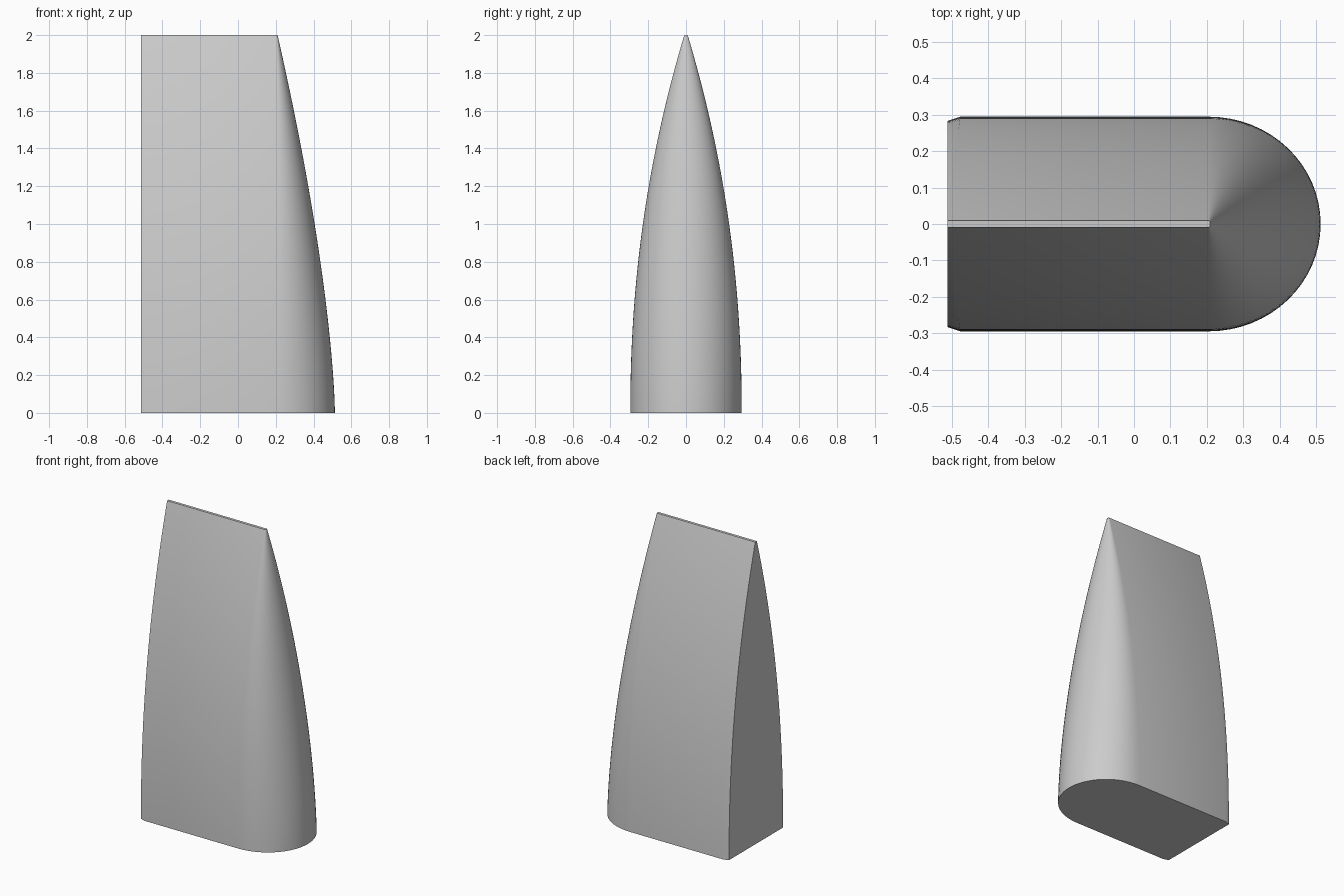
import bpy
import bmesh
import math

cube = bpy.data.objects.get("Cube")
if cube:
    bpy.data.objects.remove(cube, do_unlink=True)

HEIGHT = 2.0
BACK, NOSE = -0.513, 0.205      # flat end and start of the rounded nose
HALF_WIDTH, NOSE_DEPTH = 0.295, 0.308
TIP = 0.009                     # half width of the top ridge
LEVELS, STEPS = 40, 32

# Plain grey material
grey = bpy.data.materials.new("light grey")
grey.use_nodes = True
colour = (0.6, 0.6, 0.6, 1)
grey.diffuse_color = colour
grey.node_tree.nodes["Principled BSDF"].inputs["Base Color"].default_value = colour


def outline(t):
    """Cross-section at height fraction t: flat end, straight sides, round nose."""
    w = TIP + (HALF_WIDTH - TIP) * (1 - t ** 2.1)
    d = TIP / 2 + (NOSE_DEPTH - TIP / 2) * (1 - t ** 1.5)
    k = w / HALF_WIDTH
    points = [(BACK, -w + 0.012 * k), (BACK + 0.035 * k, -w)]
    for i in range(STEPS + 1):
        a = math.pi * (i / STEPS - 0.5)
        points.append((NOSE + d * math.cos(a), w * math.sin(a)))
    points += [(x, -y) for x, y in reversed(points[:2])]
    return points


# Tapered body lofted from the base up to the narrow ridge
bm = bmesh.new()
rings = []
for level in range(LEVELS + 1):
    t = level / LEVELS
    rings.append([bm.verts.new((x, y, t * HEIGHT)) for x, y in outline(t)])
for low, high in zip(rings, rings[1:]):
    for i in range(len(low)):
        j = (i + 1) % len(low)
        bm.faces.new((low[i], low[j], high[j], high[i]))
bm.faces.new(list(reversed(rings[0])))
bm.faces.new(rings[-1])
bmesh.ops.recalc_face_normals(bm, faces=bm.faces)

mesh = bpy.data.meshes.new("tapered_body")
bm.to_mesh(mesh)
bm.free()
mesh.materials.append(grey)
body = bpy.data.objects.new("tapered_body", mesh)
bpy.context.collection.objects.link(body)

# Smooth curved sides, sharp rims
bpy.ops.object.select_all(action="DESELECT")
body.select_set(True)
bpy.context.view_layer.objects.active = body
bpy.ops.object.shade_smooth_by_angle(angle=math.radians(30))
